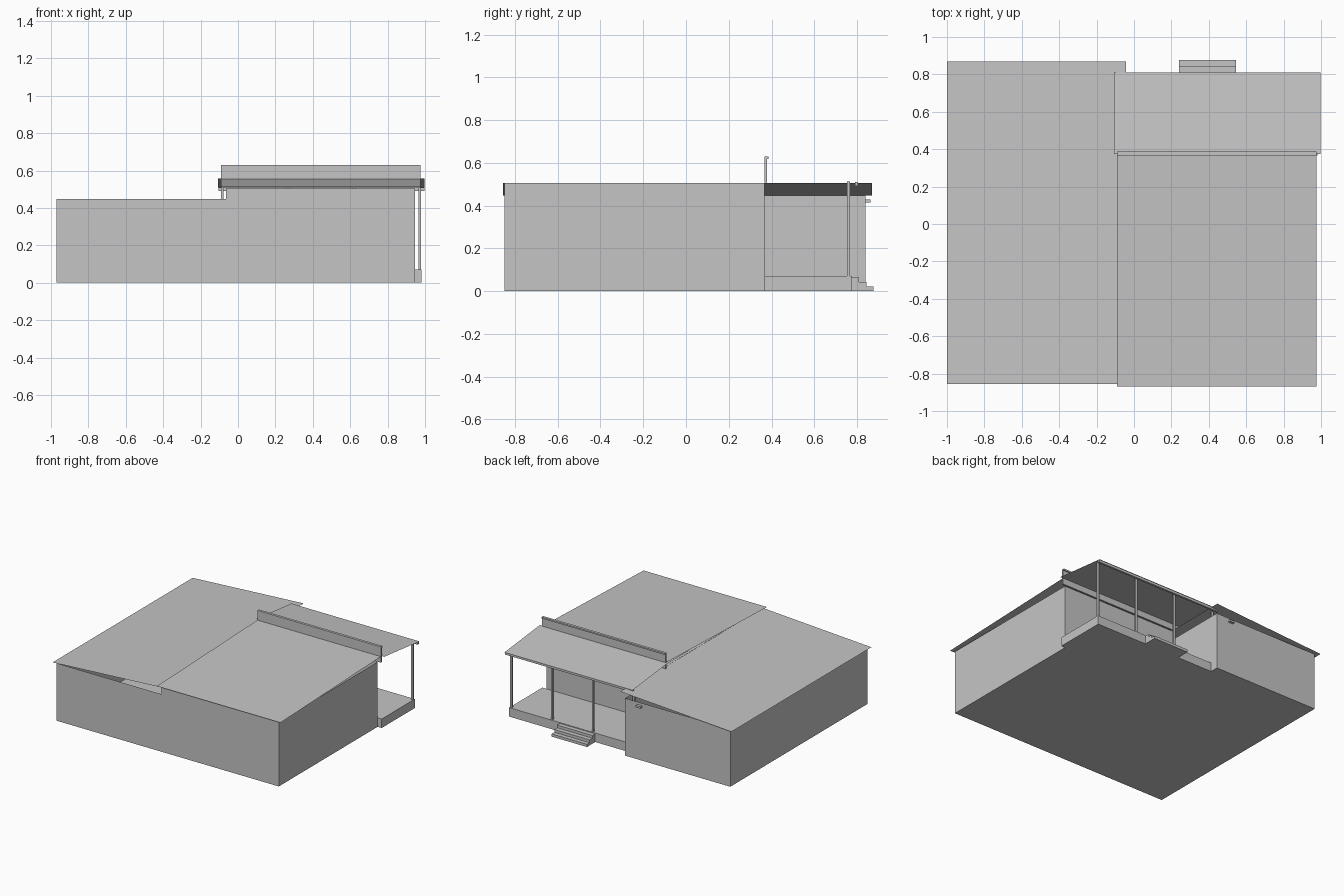
import bpy

if "Cube" in bpy.data.objects:
    bpy.data.objects.remove(bpy.data.objects["Cube"])

grey = bpy.data.materials.new("plain_grey")
grey.diffuse_color = (0.56, 0.56, 0.56, 1)
grey.use_nodes = True
grey.node_tree.nodes["Principled BSDF"].inputs["Base Color"].default_value = grey.diffuse_color


def mesh(name, verts, faces):
    me = bpy.data.meshes.new(name)
    me.from_pydata(verts, [], faces)
    me.materials.append(grey)
    ob = bpy.data.objects.new(name, me)
    bpy.context.collection.objects.link(ob)
    return ob


def box(name, x, y, z, open_top=False):
    """Axis-aligned box from (min, max) ranges, optionally without its lid."""
    verts = [(a, b, c) for c in z for a, b in
             ((x[0], y[0]), (x[1], y[0]), (x[1], y[1]), (x[0], y[1]))]
    faces = [(3, 2, 1, 0)] + [(i, (i + 1) % 4, (i + 1) % 4 + 4, i + 4) for i in range(4)]
    if not open_top:
        faces.append((4, 5, 6, 7))
    return mesh(name, verts, faces)


def roof(name, x, y, height):
    """Thin sloping sheet; height(x, y) gives the level at each corner."""
    corners = ((x[0], y[0]), (x[1], y[0]), (x[1], y[1]), (x[0], y[1]))
    return mesh(name, [(a, b, height(a, b)) for a, b in corners], [(0, 1, 2, 3)])


# Wall shells, open under the roofs
box("left_wing_walls", (-0.97, -0.064), (-0.85, 0.84), (0, 0.448), True)
box("main_walls", (-0.064, 0.947), (-0.85, 0.367), (0, 0.505), True)

# Roof sheets: left rises to the middle, main rises to the ridge, porch falls away
roof("left_wing_roof", (-1.0, -0.042), (-0.855, 0.87),
     lambda x, y: 0.448 + 0.057 * (x + 1) / 0.958)
roof("main_roof", (-0.09, 0.975), (-0.87, 0.39),
     lambda x, y: 0.512 + 0.043 * (y + 0.87) / 1.26)
roof("porch_roof", (-0.107, 0.998), (0.375, 0.81),
     lambda x, y: 0.556 - 0.046 * (y - 0.375) / 0.435)

# Ridge parapet with a small cap
box("parapet", (-0.09, 0.975), (0.367, 0.379), (0.507, 0.622))
box("parapet_cap", (-0.09, 0.975), (0.367, 0.387), (0.619, 0.63))

# Porch deck, posts and eave beam
box("porch_deck", (-0.064, 0.982), (0.367, 0.775), (0, 0.07))
for i in range(4):
    cx = 0.972 - i * 0.352
    box(f"porch_post_{i + 1}", (cx - 0.0075, cx + 0.0075), (0.753, 0.767),
        (0.07, 0.512))
box("eave_beam", (-0.105, 0.996), (0.79, 0.805), (0.491, 0.51))

# Entrance steps
for i, (y0, y1, top) in enumerate(((0.775, 0.809, 0.064), (0.809, 0.844, 0.043),
                                   (0.844, 0.877, 0.021))):
    box(f"step_{i + 1}", (0.24, 0.545), (y0, y1), (0, top))

# Small wall lamp on the left wing
box("wall_lamp", (-0.21, -0.17), (0.84, 0.862), (0.414, 0.428))
